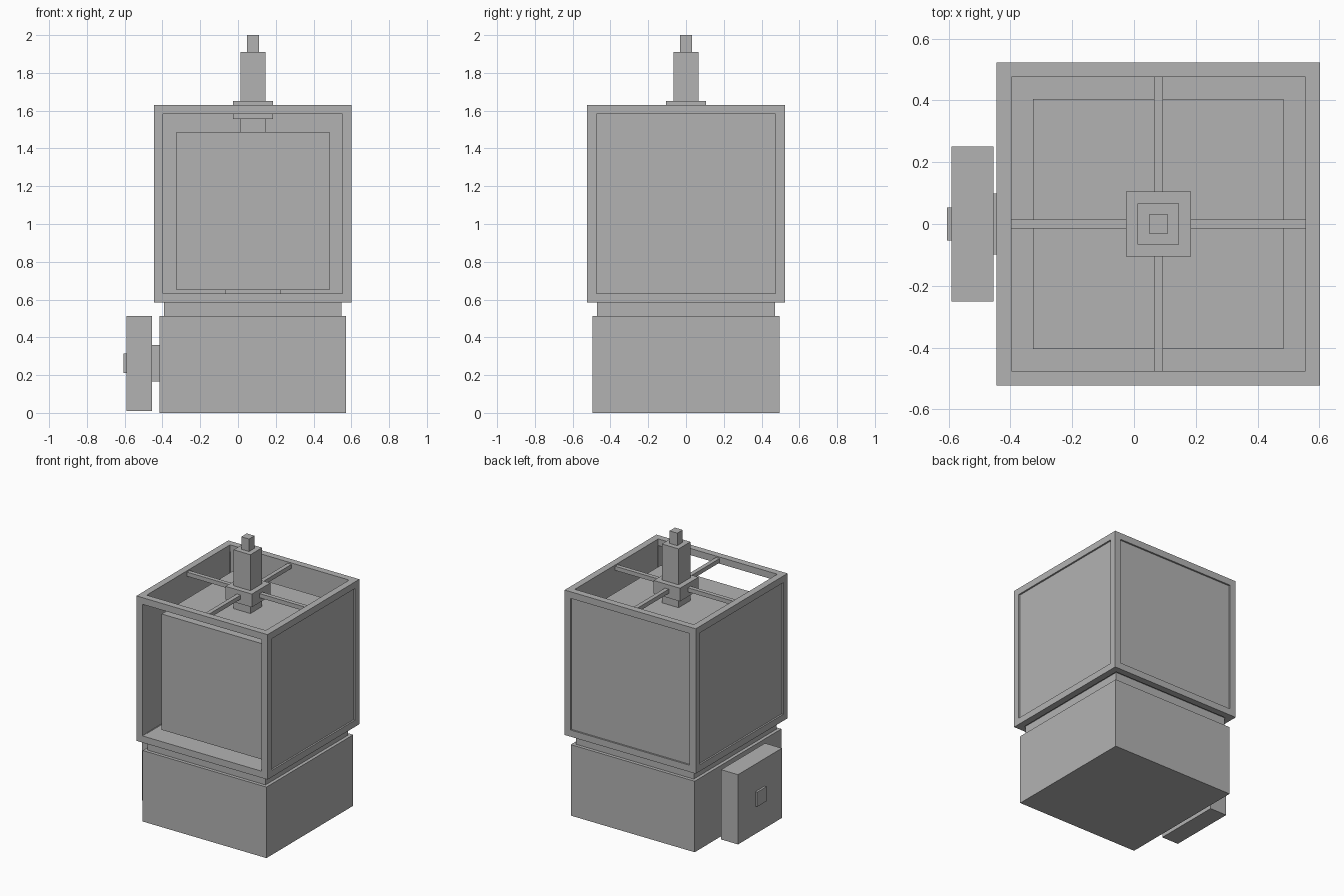
import bpy, bmesh
from mathutils import Vector

if "Cube" in bpy.data.objects:
    bpy.data.objects.remove(bpy.data.objects["Cube"], do_unlink=True)

grey = bpy.data.materials.new("plain grey")
grey.use_nodes = True
COLOUR = (0.45, 0.45, 0.45, 1)
grey.diffuse_color = COLOUR
grey.node_tree.nodes["Principled BSDF"].inputs["Base Color"].default_value = COLOUR

CX = 0.079            # body axis in x
HALF = 0.523          # half width of the cage
BEAM = 0.048          # cage beam thickness
Z0, Z1 = 0.585, 1.63  # cage bottom and top
INNER = HALF - BEAM


def finish(name, bm):
    mesh = bpy.data.meshes.new(name)
    bm.to_mesh(mesh)
    bm.free()
    mesh.materials.append(grey)
    obj = bpy.data.objects.new(name, mesh)
    bpy.context.collection.objects.link(obj)
    return obj


def box(name, x, y, z):
    """Box from (min, max) ranges."""
    bm = bmesh.new()
    bmesh.ops.create_cube(bm, size=1)
    for v in bm.verts:
        v.co = Vector([lo + (c + 0.5) * (hi - lo) for c, (lo, hi) in zip(v.co, (x, y, z))])
    return finish(name, bm)


def column(name, half, z0, z1):
    """Square block centred on the body axis."""
    return box(name, (CX - half, CX + half), (-half, half), (z0, z1))


def cage(name):
    """Twelve-beam frame as one clean shell: edge cells of a 3x3x3 grid."""
    cuts = [(CX - HALF, CX - INNER, CX + INNER, CX + HALF),
            (-HALF, -INNER, INNER, HALF),
            (Z0, Z0 + BEAM, Z1 - BEAM, Z1)]
    cells = {(i, j, k) for i in range(3) for j in range(3) for k in range(3)
             if (i, j, k).count(1) <= 1}
    bm = bmesh.new()
    for cell in cells:
        for axis in range(3):
            for side in (0, 1):
                near = list(cell)
                near[axis] += 2 * side - 1
                if tuple(near) in cells:
                    continue
                corners = []
                for u, w in ((0, 0), (1, 0), (1, 1), (0, 1)):
                    idx = list(cell)
                    idx[axis] += side
                    idx[(axis + 1) % 3] += u
                    idx[(axis + 2) % 3] += w
                    corners.append(bm.verts.new([cuts[a][idx[a]] for a in range(3)]))
                bm.faces.new(corners if side else corners[::-1])
    bmesh.ops.remove_doubles(bm, verts=bm.verts, dist=1e-5)
    bmesh.ops.dissolve_limit(bm, angle_limit=0.01, verts=bm.verts, edges=bm.edges)
    return finish(name, bm)


# Base and neck
column("base", 0.494, 0.0, 0.512)
column("neck", 0.47, 0.512, Z0)

# Cage with slightly recessed panels; front and top stay open
cage("cage_frame")
OUT, IN = HALF - 0.012, INNER + 0.005
zr = (Z0 + BEAM, Z1 - BEAM)
xr, yr = (CX - INNER, CX + INNER), (-INNER, INNER)
box("left_panel", (CX + IN, CX + OUT), yr, zr)
box("right_panel", (CX - OUT, CX - IN), yr, zr)
box("back_panel", xr, (IN, OUT), zr)
box("floor_panel", xr, yr, (Z0 + 0.005, Z0 + BEAM - 0.002))

# Inner block on its small foot
column("block_foot", 0.147, Z0 + BEAM - 0.002, 0.651)
column("inner_block", 0.405, 0.651, 1.486)

# Spindle with collar and tip
column("spindle", 0.067, 1.486, 1.91)
column("spindle_collar", 0.105, 1.556, 1.651)
column("spindle_tip", 0.031, 1.91, 2.0)

# Four support bars from collar to cage
for name, sx, sy in (("left", 1, 0), ("right", -1, 0), ("front", 0, -1), ("back", 0, 1)):
    run = lambda s: sorted((s * 0.105, s * INNER)) if s else (-0.015, 0.015)
    box(name + "_support_bar", [CX + v for v in run(sx)], run(sy), (1.59, 1.62))

# Side dial
box("dial_shaft", (-0.455, -0.415), (-0.098, 0.098), (0.165, 0.36))
box("dial_plate", (-0.59, -0.455), (-0.25, 0.25), (0.01, 0.513))
box("dial_button", (-0.605, -0.59), (-0.053, 0.053), (0.21, 0.315))
